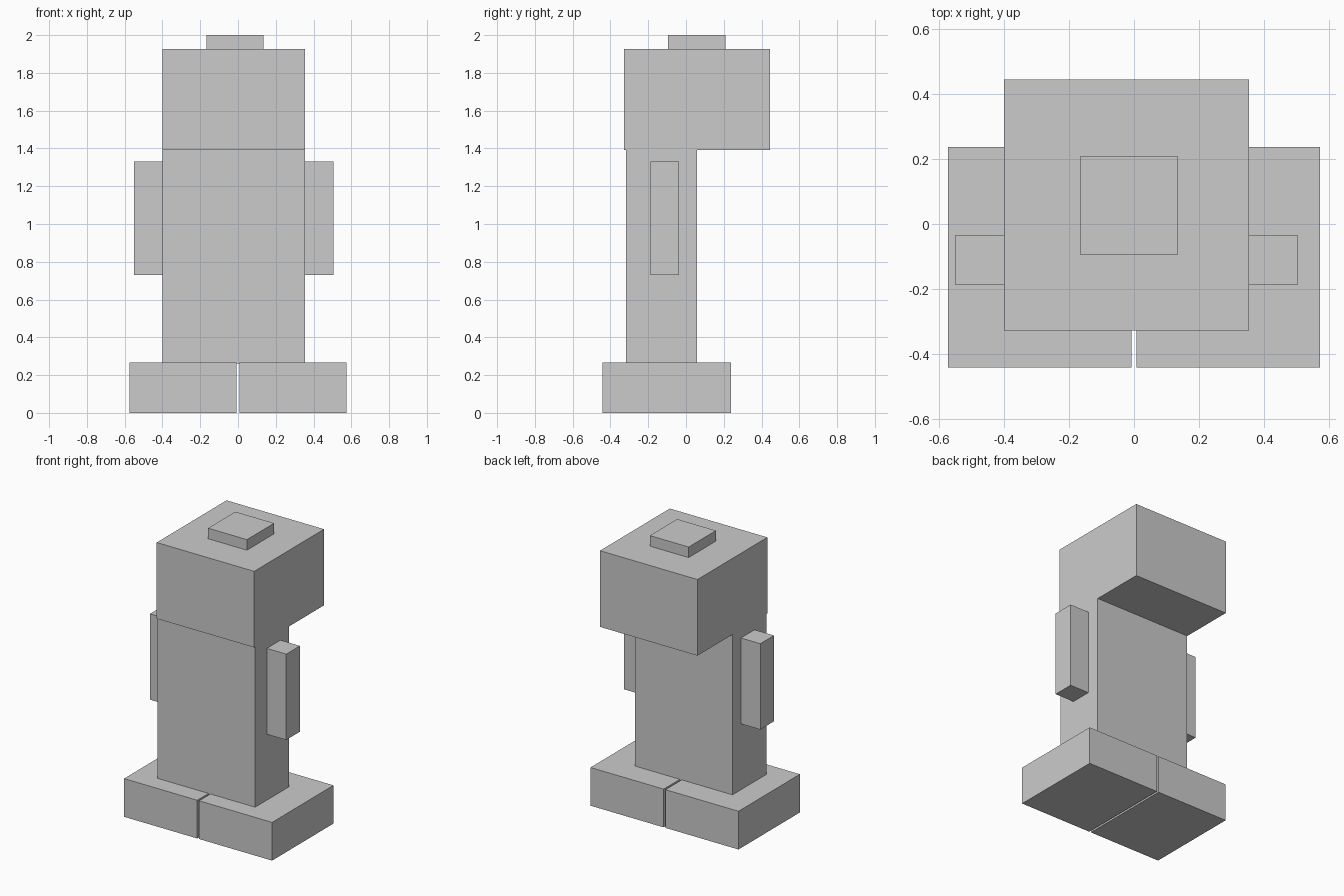
import bpy
from mathutils import Vector

if "Cube" in bpy.data.objects:
    bpy.data.objects.remove(bpy.data.objects["Cube"])


def box(name, low, high):
    """Flat-faced box spanning two opposite corners."""
    low, high = Vector(low), Vector(high)
    bpy.ops.mesh.primitive_cube_add(size=1, location=(low + high) / 2)
    ob = bpy.context.object
    ob.name = name
    ob.scale = high - low
    bpy.ops.object.transform_apply(location=False, rotation=False, scale=True)
    return ob


BODY_MID = -0.023   # body sits slightly left of the feet
BODY_HALF = 0.378

# Torso and overhanging head
box("torso", (BODY_MID - BODY_HALF, -0.317, 0.261),
    (BODY_MID + BODY_HALF, 0.058, 1.392))
box("head", (BODY_MID - BODY_HALF, -0.328, 1.392),
    (BODY_MID + BODY_HALF, 0.446, 1.926))

# Stud on top of the head
box("head_stud", (-0.166, -0.094, 1.926), (0.135, 0.208, 2.0))

# Paired arms and feet
for side, s in (("left", -1), ("right", 1)):
    xs = sorted((BODY_MID + s * BODY_HALF, BODY_MID + s * 0.528))
    box(side + "_arm", (xs[0], -0.187, 0.73), (xs[1], -0.036, 1.332))
    xs = sorted((s * 0.007, s * 0.574))
    box(side + "_foot", (xs[0], -0.442, 0), (xs[1], 0.238, 0.268))
